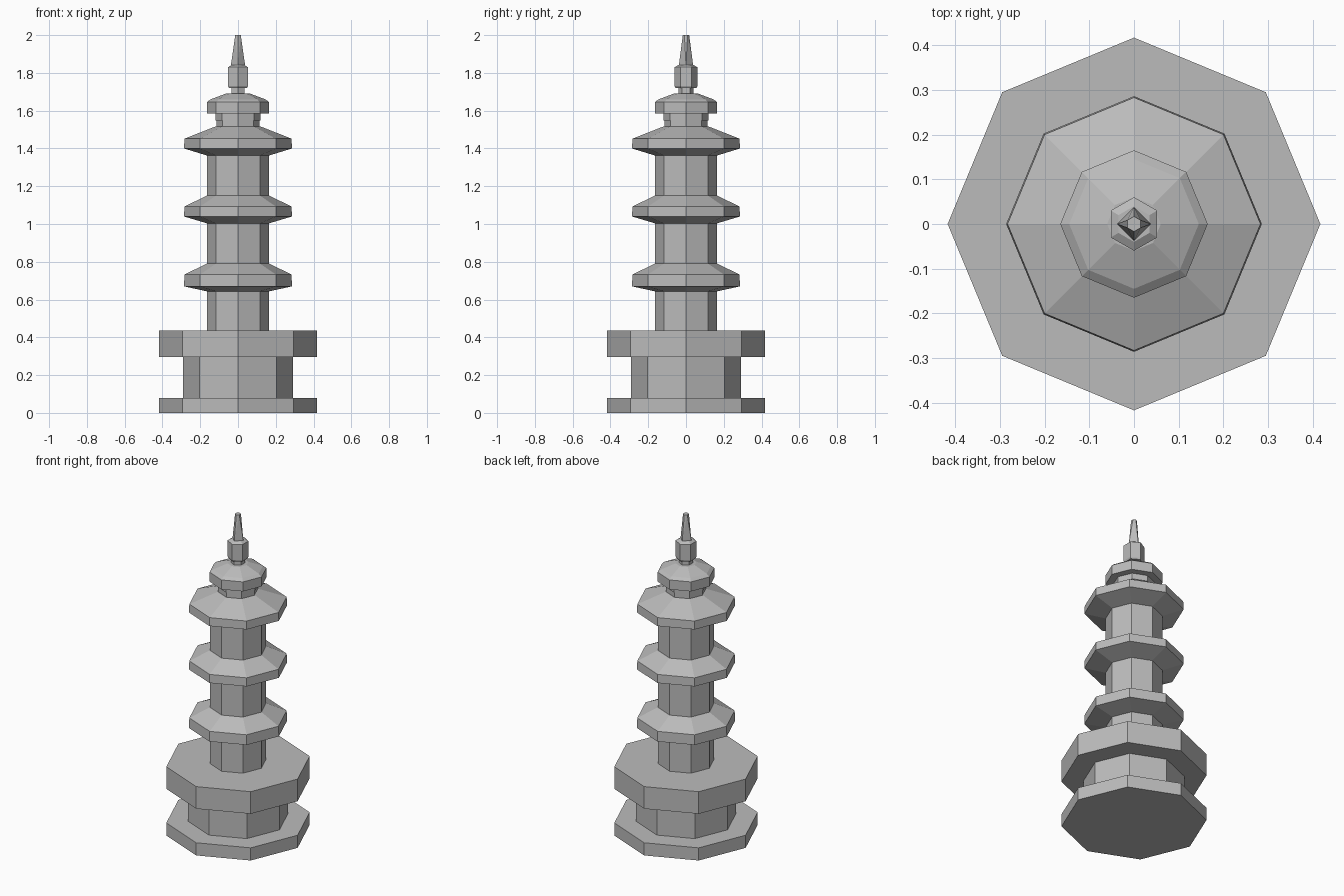
import bpy, bmesh, math

cube = bpy.data.objects.get("Cube")
if cube:
    bpy.data.objects.remove(cube, do_unlink=True)

stone = bpy.data.materials.new("grey_stone")
stone.use_nodes = True
COLOUR = (0.5, 0.5, 0.5, 1)
stone.diffuse_color = COLOUR
stone.node_tree.nodes["Principled BSDF"].inputs["Base Color"].default_value = COLOUR


def ring(bm, radius, z, sides, turn=0.0):
    step = 2 * math.pi / sides
    return [bm.verts.new((radius * math.cos(i * step + turn),
                          radius * math.sin(i * step + turn), z)) for i in range(sides)]


def finish(name, bm):
    bmesh.ops.recalc_face_normals(bm, faces=bm.faces[:])
    mesh = bpy.data.meshes.new(name)
    bm.to_mesh(mesh)
    bm.free()
    mesh.materials.append(stone)
    obj = bpy.data.objects.new(name, mesh)
    bpy.context.collection.objects.link(obj)
    return obj


def tier(name, profile, sides=8, turn=0.0):
    """Closed faceted solid from (radius, height) pairs, bottom to top."""
    bm = bmesh.new()
    rings = [ring(bm, r, z, sides, turn) for r, z in profile]
    for low, high in zip(rings, rings[1:]):
        for i in range(sides):
            j = (i + 1) % sides
            bm.faces.new((low[i], low[j], high[j], high[i]))
    bm.faces.new(rings[0])
    bm.faces.new(rings[-1])
    return finish(name, bm)


# Stepped octagonal plinth
tier("base_slab", [(0.417, 0), (0.417, 0.08)])
tier("plinth_body", [(0.29, 0.08), (0.29, 0.295)])
tier("upper_slab", [(0.417, 0.295), (0.417, 0.435)])

# Three storeys, each a shaft under a flared roof
SHAFT = 0.163
floor = 0.435
roofs = [(0.643, 0.67, 0.733, 0.79, 0.165),
         (1.003, 1.04, 1.093, 1.15, 0.165),
         (1.362, 1.40, 1.452, 1.516, 0.12)]
for n, (under, eave_low, eave_high, top, top_radius) in enumerate(roofs, 1):
    tier(f"shaft_{n}", [(SHAFT, floor), (SHAFT, under)])
    tier(f"roof_{n}", [(SHAFT, under), (0.286, eave_low),
                       (0.283, eave_high), (top_radius, top)])
    floor = top

# Neck and cap
tier("neck", [(0.115, 1.516), (0.115, 1.548), (0.12, 1.548), (0.12, 1.585)])
tier("cap", [(0.165, 1.585), (0.165, 1.645), (0.145, 1.66), (0.06, 1.692)])

# Hexagonal finial
tier("finial_neck", [(0.04, 1.685), (0.04, 1.725)], 6, math.pi / 6)
tier("finial_block", [(0.055, 1.72), (0.06, 1.73), (0.06, 1.83), (0.04, 1.842)],
     6, math.pi / 6)

# Spire blending from a square foot to a hexagonal tip
bm = bmesh.new()
ring(bm, 0.038, 1.838, 4)
ring(bm, 0.017, 2.0, 6, math.pi / 6)
bmesh.ops.convex_hull(bm, input=bm.verts[:])
finish("spire", bm)
